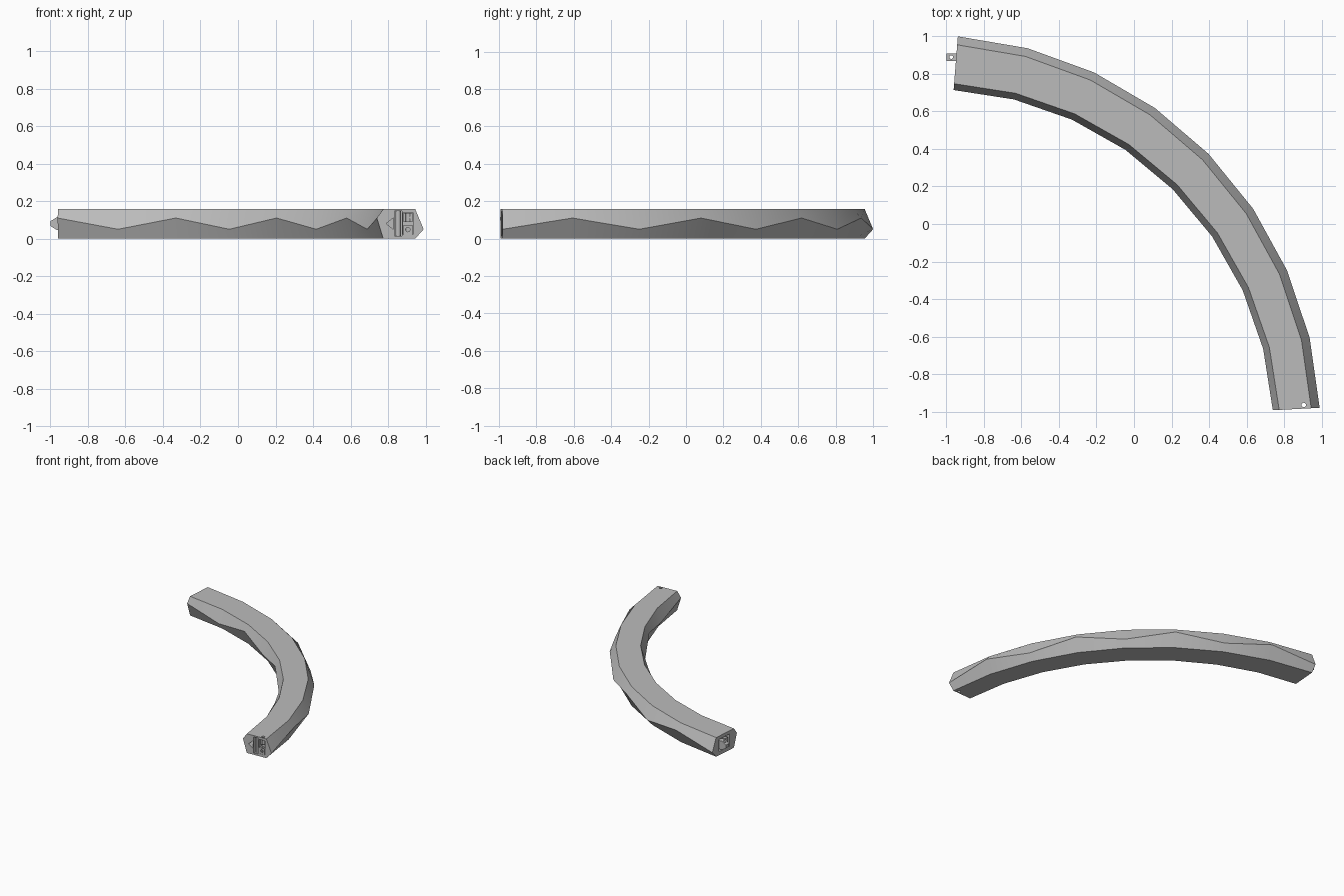
import bpy, bmesh, math
from mathutils import Vector, Matrix

cube = bpy.data.objects.get("Cube")
if cube:
    bpy.data.objects.remove(cube, do_unlink=True)

grey = bpy.data.materials.new("stone grey")
grey.use_nodes = True
grey.diffuse_color = (0.5, 0.5, 0.5, 1)
grey.node_tree.nodes["Principled BSDF"].inputs["Base Color"].default_value = (0.5, 0.5, 0.5, 1)


def finish(name, bm):
    bmesh.ops.recalc_face_normals(bm, faces=bm.faces)
    mesh = bpy.data.meshes.new(name)
    bm.to_mesh(mesh)
    bm.free()
    mesh.materials.append(grey)
    ob = bpy.data.objects.new(name, mesh)
    bpy.context.collection.objects.link(ob)
    return ob


def box(name, lo, hi):
    lo, hi = Vector(lo), Vector(hi)
    bm = bmesh.new()
    bmesh.ops.create_cube(bm, size=1, matrix=Matrix.Translation((lo + hi) / 2)
                          @ Matrix.Diagonal((*(hi - lo), 1)))
    return finish(name, bm)


def cylinder(name, x, y, z0, z1, r, sides=16):
    bm = bmesh.new()
    bmesh.ops.create_cone(bm, cap_ends=True, segments=sides, radius1=r, radius2=r,
                          depth=z1 - z0, matrix=Matrix.Translation((x, y, (z0 + z1) / 2)))
    return finish(name, bm)


def prism(name, outline, direction):
    bm = bmesh.new()
    face = bm.faces.new([bm.verts.new(p) for p in outline])
    new = bmesh.ops.extrude_face_region(bm, geom=[face])["geom"]
    bmesh.ops.translate(bm, vec=direction, verts=[v for v in new if isinstance(v, bmesh.types.BMVert)])
    return finish(name, bm)


def cut(ob, cutters):
    bpy.context.view_layer.objects.active = ob
    for c in cutters:
        mod = ob.modifiers.new("cut", "BOOLEAN")
        mod.operation, mod.solver, mod.object = "DIFFERENCE", "EXACT", c
        bpy.ops.object.modifier_apply(modifier=mod.name)
        bpy.data.objects.remove(c, do_unlink=True)


def smooth(ob):
    bpy.ops.object.select_all(action="DESELECT")
    ob.select_set(True)
    bpy.context.view_layer.objects.active = ob
    bpy.ops.object.shade_smooth_by_angle(angle=math.radians(25))


# Curved beam: six-sided section whose side ridges zigzag along the arc
SEGMENTS, HEIGHT, LOW, HIGH = 8, 0.157, 0.05, 0.11
CENTRE = Vector((-1.104, -1.09, 0))
bm = bmesh.new()
rings = []
for i in range(SEGMENTS + 1):
    t = i / SEGMENTS
    a = math.radians(3 + 82.5 * t)
    inner = 1.847 - 0.037 * t
    even = i % 2 == 0
    section = [(2.052, 0), (2.097, LOW if even else HIGH), (2.052, HEIGHT),
               (inner + 0.034, HEIGHT), (inner, HIGH if even else LOW), (inner + 0.034, 0)]
    rings.append([bm.verts.new(CENTRE + Vector((r * math.cos(a), r * math.sin(a), z)))
                  for r, z in section])
for a, b in zip(rings, rings[1:]):
    for k in range(6):
        n = (k + 1) % 6
        bm.faces.new((a[k], a[n], b[n], b[k]))
bm.faces.new(rings[0])
bm.faces.new(rings[-1])
beam = finish("curved_beam", bm)

# Sockets in the two ends, and the pin hole
FRONT, PIN = -0.9, (0.905, -0.965)
cut(beam, [
    box("latch_pocket", (0.88, -1.1, 0.022), (0.932, FRONT, 0.138)),
    box("rod_slot", (0.834, -1.1, 0.014), (0.874, FRONT, 0.146)),
    prism("arrow_socket", [(0.79, -1.1, 0.08), (0.828, -1.1, 0.05), (0.828, -1.1, 0.11)], (0, 0.18, 0)),
    box("tab_socket", (-1.1, 0.80, 0.03), (-0.89, 0.925, 0.13)),
    cylinder("pin_hole", *PIN, -0.1, 0.3, 0.012),
])
smooth(beam)

# Rod standing in the front slot
smooth(cylinder("slot_rod", 0.854, -0.965, 0.013, 0.147, 0.014))

# Two latch blocks in the front pocket, each with a bore and the pin hole
for name, z0, depth in (("lower_latch", 0.023, 0.0), ("upper_latch", 0.088, 0.02)):
    block = box(name, (0.882, -0.985 + depth, z0), (0.93, FRONT, z0 + 0.049))
    zc = z0 + 0.025
    bore = [(0.906 + 0.012 * math.cos(k * math.pi / 4), -1.1, zc + 0.012 * math.sin(k * math.pi / 4))
            for k in range(8)]
    cut(block, [prism("bore", bore, (0, 0.14, 0)), cylinder("pin", *PIN, -0.1, 0.3, 0.012)])

# Tapered hinge tab at the far end, with its pin hole
side = [(-0.89, 0.87, 0.045), (-0.965, 0.87, 0.045), (-1.0, 0.87, 0.067),
        (-1.0, 0.87, 0.093), (-0.965, 0.87, 0.115), (-0.89, 0.87, 0.115)]
tab = prism("hinge_tab", side, (0, 0.04, 0))
cut(tab, [cylinder("tab_hole", -0.975, 0.89, -0.1, 0.3, 0.01)])

# Smaller stop block beside the tab
box("stop_block", (-0.95, 0.815, 0.05), (-0.885, 0.85, 0.11))
